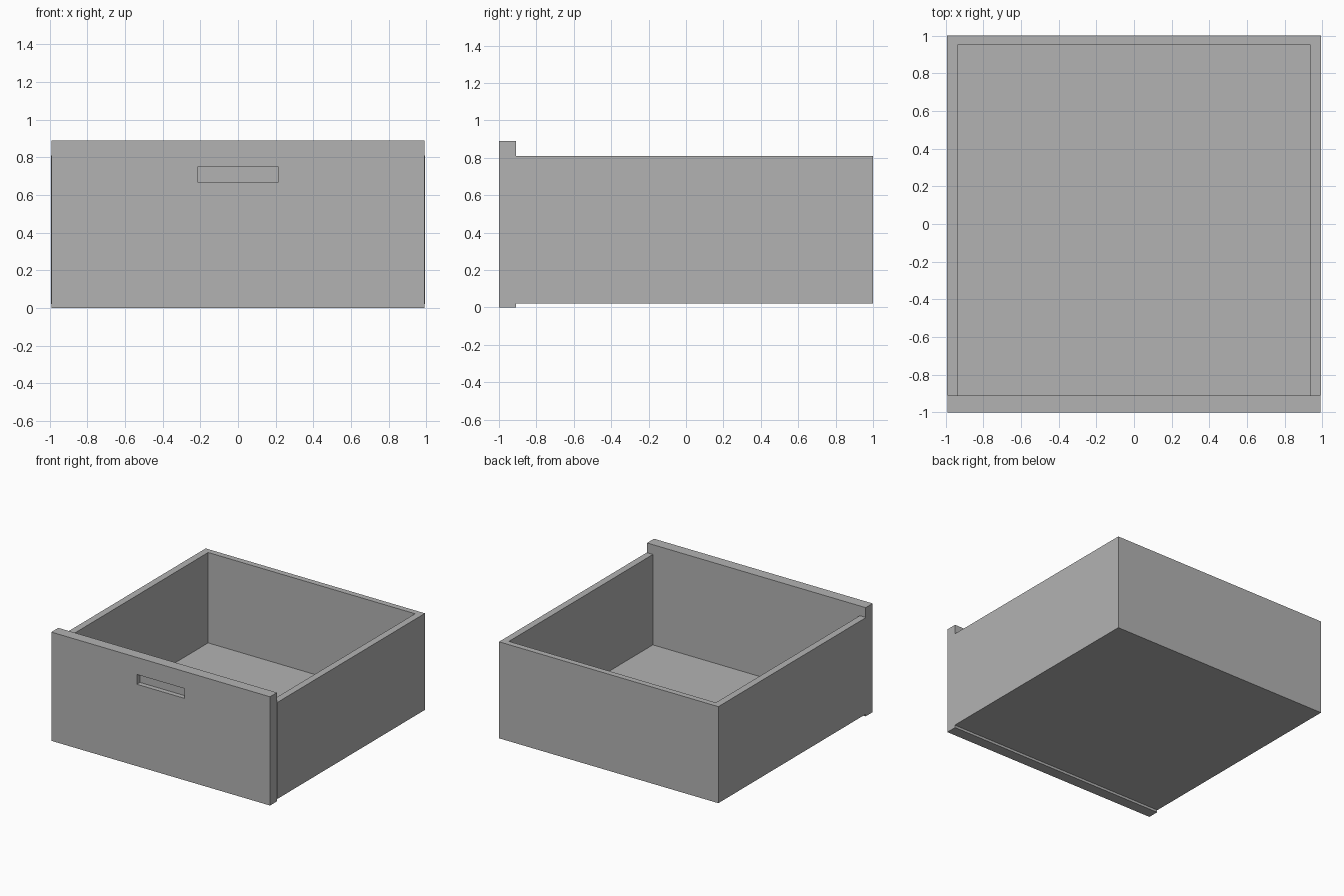
import bpy
import bmesh
from mathutils import Vector

default = bpy.data.objects.get("Cube")
if default:
    bpy.data.objects.remove(default, do_unlink=True)

grey = bpy.data.materials.new("plain_grey")
grey.use_nodes = True
colour = (0.45, 0.45, 0.45, 1)
grey.diffuse_color = colour
grey.node_tree.nodes["Principled BSDF"].inputs["Base Color"].default_value = colour


def block(name, low, high):
    """Box spanning two opposite corners."""
    low, high = Vector(low), Vector(high)
    bm = bmesh.new()
    bmesh.ops.create_cube(bm, size=1)
    bmesh.ops.scale(bm, vec=high - low, verts=bm.verts)
    bmesh.ops.translate(bm, vec=(low + high) / 2, verts=bm.verts)
    mesh = bpy.data.meshes.new(name)
    bm.to_mesh(mesh)
    bm.free()
    mesh.materials.append(grey)
    obj = bpy.data.objects.new(name, mesh)
    bpy.context.collection.objects.link(obj)
    return obj


def carve(target, cutter):
    """Subtract a hidden cutter from a part."""
    cutter.hide_render = True
    cutter.hide_viewport = True
    cutter.display_type = 'WIRE'
    mod = target.modifiers.new("carve", 'BOOLEAN')
    mod.operation = 'DIFFERENCE'
    mod.solver = 'EXACT'
    mod.object = cutter


# Dimensions shared by the parts
half_width = 0.993
panel_back = -0.91

# Drawer tray: three walls and a floor, closed off by the front panel
tray = block("drawer_tray", (-half_width, panel_back, 0.02), (half_width, 1, 0.81))
carve(tray, block("tray_cutter", (-0.937, -0.96, 0.07), (0.937, 0.952, 1)))

# Front panel, taller than the tray, with a shallow finger recess
panel = block("front_panel", (-0.99, -1, 0), (0.99, panel_back, 0.89))
carve(panel, block("handle_recess_cutter", (-0.215, -1.1, 0.67), (0.215, -0.96, 0.75)))
